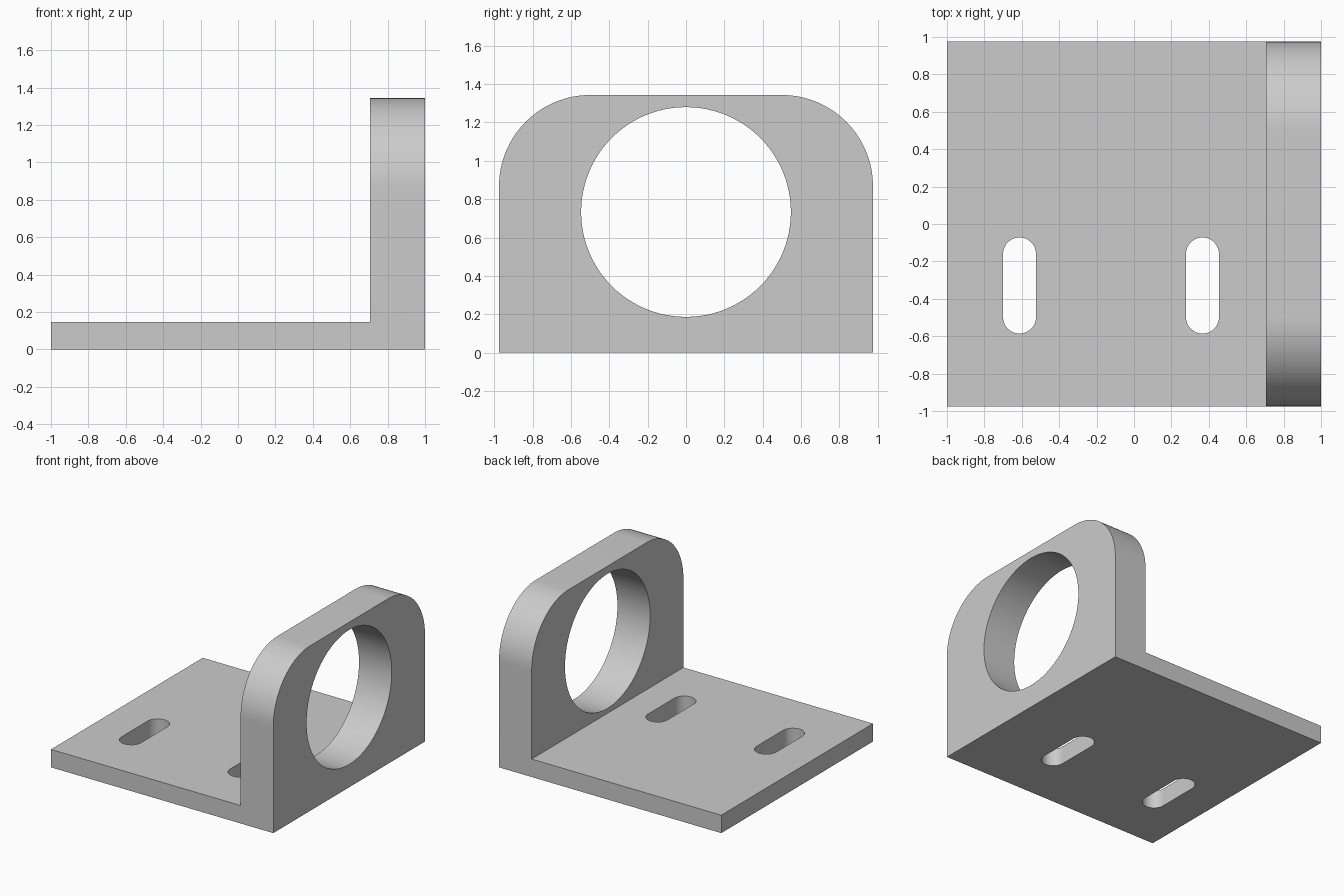
import bpy
import bmesh
import math

HALF_DEPTH, HEIGHT = 0.975, 1.343
WALL_X, PLATE_TOP = 0.706, 0.146
CORNER = 0.475
BORE_Z, BORE_R = 0.733, 0.547
SLOT_R, SLOT_Y, SLOT_HALF = 0.088, -0.329, 0.257

cube = bpy.data.objects.get("Cube")
if cube:
    bpy.data.objects.remove(cube, do_unlink=True)

grey = bpy.data.materials.new("plain grey")
grey.use_nodes = True
colour = (0.6, 0.6, 0.6, 1)
grey.diffuse_color = colour
grey.node_tree.nodes["Principled BSDF"].inputs["Base Color"].default_value = colour


def prism(name, points, direction, round_corners=False):
    """Extrude a closed outline along a direction into a solid."""
    bm = bmesh.new()
    face = bm.faces.new([bm.verts.new(p) for p in points])
    out = bmesh.ops.extrude_face_region(bm, geom=[face], use_keep_orig=True)
    moved = [g for g in out["geom"] if isinstance(g, bmesh.types.BMVert)]
    bmesh.ops.translate(bm, verts=moved, vec=direction)
    bmesh.ops.recalc_face_normals(bm, faces=bm.faces)
    if round_corners:
        # Round the two upper corners of the upright
        edges = [e for e in bm.edges
                 if all(v.co.z > HEIGHT - 0.01 for v in e.verts)
                 and abs(e.verts[0].co.y - e.verts[1].co.y) < 0.01]
        bmesh.ops.bevel(bm, geom=edges, offset=CORNER, segments=32,
                        profile=0.5, affect="EDGES")
    mesh = bpy.data.meshes.new(name)
    bm.to_mesh(mesh)
    bm.free()
    mesh.materials.append(grey)
    obj = bpy.data.objects.new(name, mesh)
    bpy.context.collection.objects.link(obj)
    return obj


def arc(radius, start, end, steps):
    """Points of an arc as (cos, sin) pairs, both ends included."""
    return [(radius * math.cos(start + (end - start) * i / steps),
             radius * math.sin(start + (end - start) * i / steps))
            for i in range(steps + 1)]


# L-shaped body: base plate and upright in one piece
outline = [(-1, 0), (1, 0), (1, HEIGHT), (WALL_X, HEIGHT),
           (WALL_X, PLATE_TOP), (-1, PLATE_TOP)]
bracket = prism("angle_bracket", [(x, -HALF_DEPTH, z) for x, z in outline],
                (0, 2 * HALF_DEPTH, 0), round_corners=True)

# Round bore through the upright
circle = arc(BORE_R, 0, math.tau, 96)[:-1]
cutters = [prism("bore_cutter", [(0.5, a, BORE_Z + b) for a, b in circle], (1, 0, 0))]

# Two mounting slots through the base plate
straight = SLOT_HALF - SLOT_R
for side, x in (("right", -0.612), ("left", 0.366)):
    ends = [(a, b + straight) for a, b in arc(SLOT_R, 0, math.pi, 24)]
    ends += [(a, b - straight) for a, b in arc(SLOT_R, math.pi, math.tau, 24)]
    cutters.append(prism(side + "_slot_cutter",
                         [(x + a, SLOT_Y + b, -0.2) for a, b in ends], (0, 0, 0.6)))

# Cut the openings, then discard the cutters
for cutter in cutters:
    cutter.hide_render = True
    cut = bracket.modifiers.new(cutter.name, "BOOLEAN")
    cut.operation = "DIFFERENCE"
    cut.solver = "EXACT"
    cut.object = cutter
bpy.ops.object.select_all(action="DESELECT")
bracket.select_set(True)
bpy.context.view_layer.objects.active = bracket
for cutter in cutters:
    bpy.ops.object.modifier_apply(modifier=cutter.name)
    bpy.data.objects.remove(cutter, do_unlink=True)
bpy.ops.object.shade_smooth_by_angle(angle=math.radians(30))
